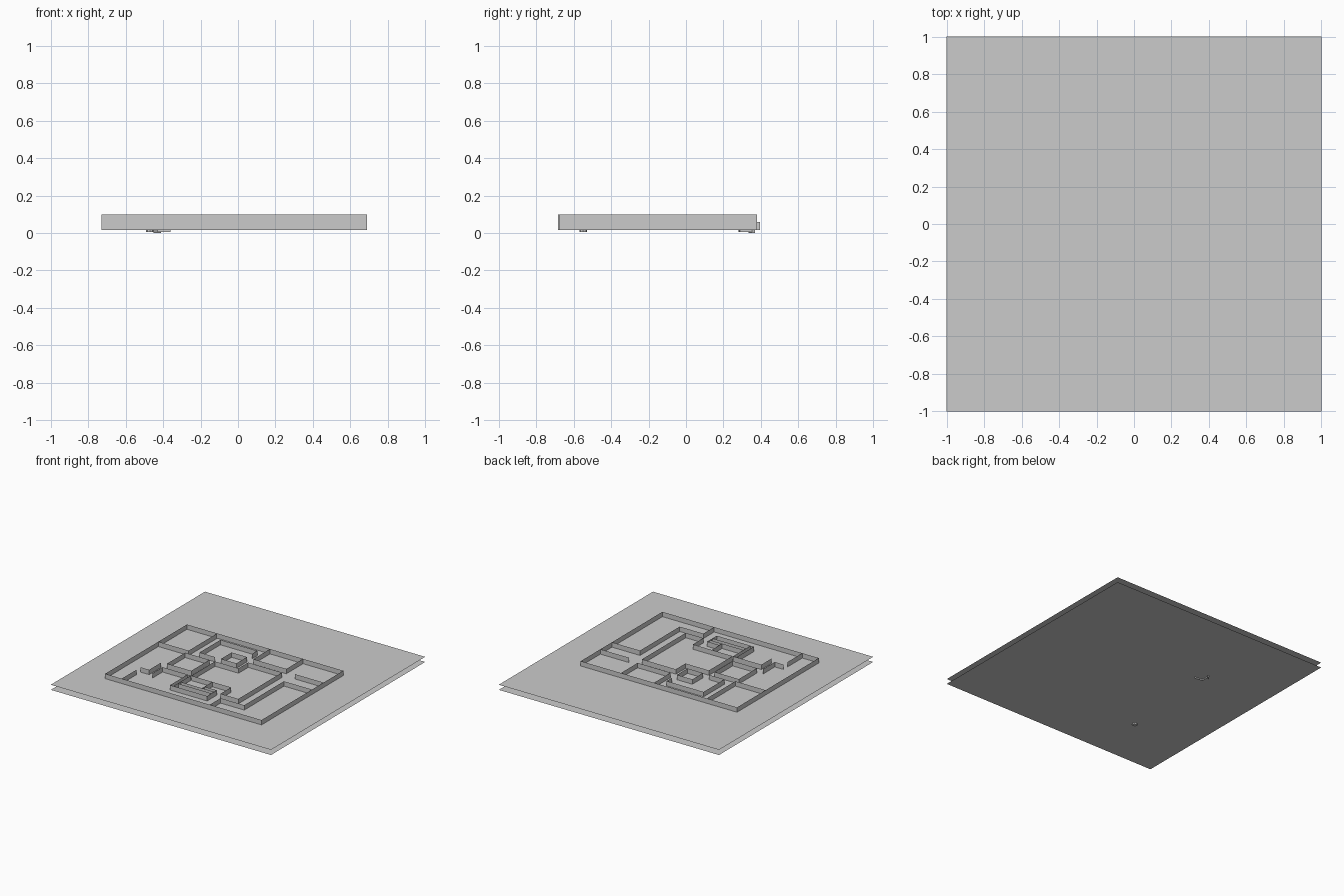
import bpy, bmesh

LOW, MID, TOP = 0.016, 0.058, 0.098


def make_object(name, bm):
    mesh = bpy.data.meshes.new(name)
    bm.to_mesh(mesh)
    bm.free()
    obj = bpy.data.objects.new(name, mesh)
    bpy.context.collection.objects.link(obj)


def slab(name, z):
    bm = bmesh.new()
    bm.faces.new([bm.verts.new((x, y, z)) for x, y in ((-1, -1), (1, -1), (1, 1), (-1, 1))])
    make_object(name, bm)


def walls(name, paths, z0, z1):
    # each plan path becomes a strip of thin upright sheets
    bm = bmesh.new()
    for path in paths:
        lo = [bm.verts.new((x, y, z0)) for x, y in path]
        hi = [bm.verts.new((x, y, z1)) for x, y in path]
        for i in range(len(path) - 1):
            bm.faces.new((lo[i], lo[i + 1], hi[i + 1], hi[i]))
    make_object(name, bm)


def rect(x0, y0, x1, y1):
    return [(x0, y0), (x1, y0), (x1, y1), (x0, y1), (x0, y0)]


# Floor sheets
slab("ground_floor", LOW)
slab("upper_floor", MID)

# Floor plan
outer = [rect(-0.73, -0.68, 0.69, 0.38)]
rooms = [
    [(-0.455, 0.37), (-0.455, 0.01), (-0.73, 0.01)],
    [(-0.035, 0.23), (-0.035, 0.3), (-0.37, 0.3), (-0.37, 0.03), (-0.23, 0.03)],
    rect(-0.175, 0.03, -0.035, 0.167),
    [(0.025, 0.38), (0.025, 0.163), (0.325, 0.163), (0.325, 0.38)],
    [(0.43, 0.125), (0.69, 0.125)],
    [(0.69, -0.025), (0.435, -0.025), (0.435, -0.54), (0.22, -0.54), (0.22, -0.68)],
    [(-0.185, -0.34), (-0.185, -0.033), (0.028, -0.033), (0.028, 0.092), (0.335, 0.092),
     (0.335, -0.475), (0.175, -0.475), (0.175, -0.34), (-0.185, -0.34)],
    [(-0.447, -0.472), (-0.447, -0.34), (-0.19, -0.34), (-0.19, -0.565)],
    rect(-0.455, -0.27, -0.235, -0.035),
    [(-0.502, -0.28), (-0.502, -0.435), (-0.58, -0.435)],
    [(-0.58, -0.49), (-0.58, -0.685)],
]
stairwell = [
    [(-0.22, -0.34), (-0.22, -0.567), (0.117, -0.567), (0.117, -0.442), (0.005, -0.442)],
    [(0.005, -0.34), (0.005, -0.475)],
    [(-0.185, -0.475), (0.117, -0.475)],
    [(-0.185, -0.51), (0.117, -0.51)],
]
for storey, z0, z1 in (("ground", LOW, MID), ("upper", MID, TOP)):
    walls(storey + "_outer_walls", outer, z0, z1)
    walls(storey + "_room_walls", rooms, z0, z1)
    walls(storey + "_stairwell_walls", stairwell, z0, z1)

# Short stub behind the ground floor back wall
walls("back_wall_stub", [[(0.028, 0.38), (0.028, 0.395)]], LOW, MID)

# Small fittings hanging under the ground floor
walls("under_bracket", [[(-0.36, 0.28), (-0.43, 0.29), (-0.43, 0.37)]], 0.005, LOW)
walls("under_bracket_leg", [[(-0.45, 0.335), (-0.41, 0.37)]], 0.0, LOW)
bpy.ops.mesh.primitive_cylinder_add(vertices=8, radius=0.02, depth=0.011,
                                    location=(-0.47, -0.55, 0.0105))
bpy.context.object.name = "under_disc"
